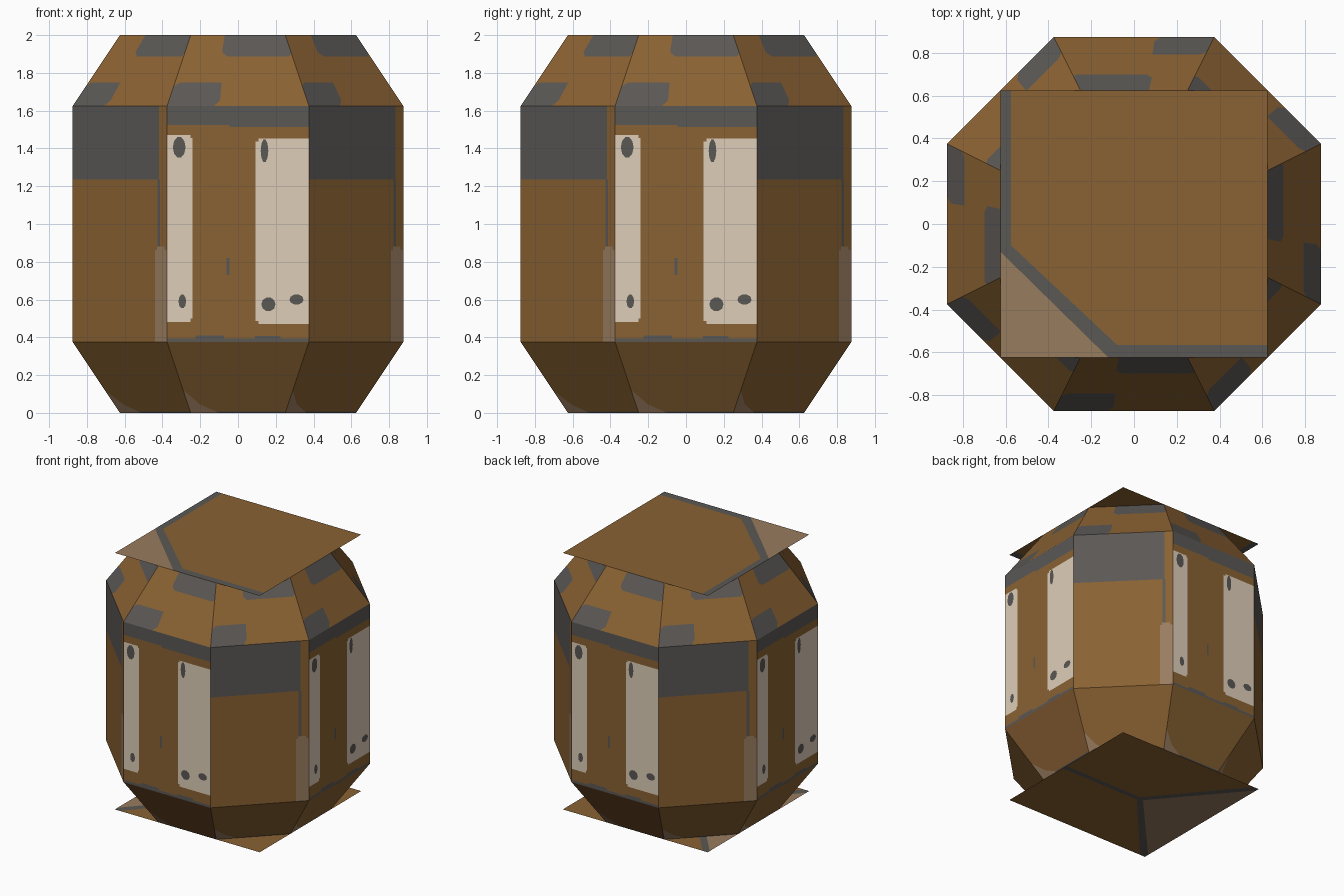
import bpy, bmesh, math
from mathutils import Vector

if "Cube" in bpy.data.objects:
    bpy.data.objects.remove(bpy.data.objects["Cube"])


def material(name, rgb):
    m = bpy.data.materials.new(name)
    lin = [(c / 255 / 12.92) if c < 11 else ((c / 255 + 0.055) / 1.055) ** 2.4 for c in rgb]
    m.diffuse_color = (*lin, 1)
    m.use_nodes = True
    m.node_tree.nodes["Principled BSDF"].inputs["Base Color"].default_value = m.diffuse_color
    return m


MATS = [material("brown_paint", (138, 98, 51)), material("grey_metal", (91, 88, 85)),
        material("cream_panel", (222, 206, 184)), material("worn_taupe", (153, 124, 95))]
BROWN, GREY, CREAM, TAUPE = range(4)


def build(name, polys):
    """polys: list of (3D points, colour index)"""
    bm = bmesh.new()
    for pts, mat in polys:
        bm.faces.new([bm.verts.new(p) for p in pts]).material_index = mat
    bmesh.ops.remove_doubles(bm, verts=bm.verts, dist=1e-5)
    mesh = bpy.data.meshes.new(name)
    bm.to_mesh(mesh)
    bm.free()
    for m in MATS:
        mesh.materials.append(m)
    ob = bpy.data.objects.new(name, mesh)
    bpy.context.collection.objects.link(ob)
    return ob


def ring(r, h, z):
    """octagon, counter-clockwise, starting with the front side"""
    pts = []
    for k in range(4):
        c, s = round(math.cos(k * math.pi / 2)), round(math.sin(k * math.pi / 2))
        pts += [Vector((x * c + r * s, x * s - r * c, z)) for x in (-h, h)]
    return pts


def on_side(lo, hi, i, pts, lift=0.0):
    """map (u, v) points onto side i between two rings"""
    a, b, c, d = lo[i], lo[(i + 1) % 8], hi[(i + 1) % 8], hi[i]
    n = (b - a).cross(d - a).normalized() * lift
    return [a.lerp(b, u).lerp(d.lerp(c, u), v) + n for u, v in pts]


def grid(rects):
    """cut the unit square along all rectangle edges; later rectangles win"""
    us = sorted({0, 1, *(u for r in rects for u in r[:2])})
    vs = sorted({0, 1, *(v for r in rects for v in r[2:4])})
    out = []
    for u0, u1 in zip(us, us[1:]):
        for v0, v1 in zip(vs, vs[1:]):
            u, v, mat = (u0 + u1) / 2, (v0 + v1) / 2, BROWN
            for r in rects:
                if r[0] < u < r[1] and r[2] < v < r[3]:
                    mat = r[4]
            out.append(([(u0, v0), (u1, v0), (u1, v1), (u0, v1)], mat))
    return out


def band(name, lo, hi, straight, diagonal):
    build(name, [(on_side(lo, hi, i, p), m) for i in range(8)
                 for p, m in (diagonal if i % 2 else straight)])


foot, low = ring(0.625, 0.25, 0), ring(0.875, 0.375, 0.375)
high, rim = ring(0.875, 0.375, 1.625), ring(0.625, 0.25, 2)

# Upright walls: cream panels on straight sides, grey upper half on diagonals
straight_wall = grid([
    (0, 0.44, 0.92, 1, GREY), (0.44, 1, 0.91, 1, GREY),
    (0, 1, 0, 0.015, GREY), (0.2, 0.4, 0, 0.028, GREY), (0.62, 0.8, 0, 0.025, GREY),
    (0, 0.165, 0.084, 0.876, CREAM), (0, 0.18, 0.1, 0.865, CREAM),
    (0.645, 1, 0.076, 0.862, CREAM), (0.625, 1, 0.09, 0.85, CREAM),
    (0.42, 0.44, 0.284, 0.356, GREY)])
diagonal_wall = grid([
    (0, 0.915, 0.688, 1, GREY), (0.895, 0.925, 0.4, 0.688, GREY),
    (0.87, 1, 0, 0.39, TAUPE), (0.89, 0.97, 0.39, 0.405, TAUPE)])
band("barrel_wall", low, high, straight_wall, diagonal_wall)

# Upper slope with two grey patches per side
upper = [
    ([(.4, .7), (.97, .7), (1, .74), (1, 1), (.36, 1), (.35, .76)], GREY),
    ([(0, 0), (.33, 0), (.37, .08), (.37, .33), (.04, .33), (0, .28)], GREY),
    ([(.33, 0), (1, 0), (1, .74), (.97, .7), (.4, .7), (.35, .76), (.36, 1), (0, 1),
      (0, .28), (.04, .33), (.37, .33), (.37, .08)], BROWN)]
band("upper_slope", high, rim, upper, upper)

# Lower slope with a worn corner per side
lower = [
    ([(0, 0), (.3, 0), (.27, .02), (.12, .12), (0, .32)], TAUPE),
    ([(.3, 0), (1, 0), (1, .02), (.27, .02)], GREY),
    ([(.27, .02), (1, .02), (1, 1), (0, 1), (0, .32), (.12, .12)], BROWN)]
band("lower_slope", foot, low, lower, lower)

# Rivets and scuffs on the cream panels: centre u, v, half width, half height
spots = [(0.085, 0.825, 0.045, 0.045), (0.107, 0.172, 0.027, 0.03),
         (0.687, 0.81, 0.027, 0.05), (0.715, 0.16, 0.05, 0.03), (0.913, 0.18, 0.05, 0.022)]
rivets = []
for side in range(0, 8, 2):
    for u, v, w, h in spots:
        loop = [(u + w * math.cos(a * math.pi / 5), v + h * math.sin(a * math.pi / 5))
                for a in range(10)]
        rivets.append((on_side(low, high, side, loop, 0.003), GREY))
build("panel_rivets", rivets)


def plate(name, z, polys):
    build(name, [([(x, y, z) for x, y in p], m) for p, m in polys])


# Square lid with grey trim and a worn corner
E = 0.625
plate("top_plate", 2, [
    ([(-E, -E), (-.12, -E), (-E, -.13)], TAUPE),
    ([(-E, -.13), (-.12, -E), (-.08, -.565), (-.575, -.1)], GREY),
    ([(-E, -.13), (-.575, -.1), (-.575, E), (-E, E)], GREY),
    ([(-.12, -E), (E, -E), (E, -.565), (-.08, -.565)], GREY),
    ([(-.575, -.1), (-.08, -.565), (E, -.565), (E, E), (-.575, E)], BROWN)])

# Square base, wound to face down, with three grey seams
base = [
    ([(E, 0), (E, E), (-.58, E), (-.06, 0)], BROWN),
    ([(E, -.04), (E, 0), (-.06, 0), (-.06, -.04)], GREY),
    ([(E, -E), (E, -.04), (-.06, -.04), (-.58, -E)], BROWN),
    ([(-.06, -.04), (-.1, -.02), (-E, -.59), (-E, -E), (-.58, -E)], GREY),
    ([(-.06, 0), (-.58, E), (-E, E), (-E, .6), (-.1, -.02)], GREY),
    ([(-.06, 0), (-.1, -.02), (-.06, -.04)], GREY),
    ([(-.1, -.02), (-E, .6), (-E, -.59)], TAUPE)]
plate("bottom_plate", 0, [
    (p if sum(a[0] * b[1] - b[0] * a[1] for a, b in zip(p, p[1:] + p[:1])) < 0 else p[::-1], m)
    for p, m in base])
